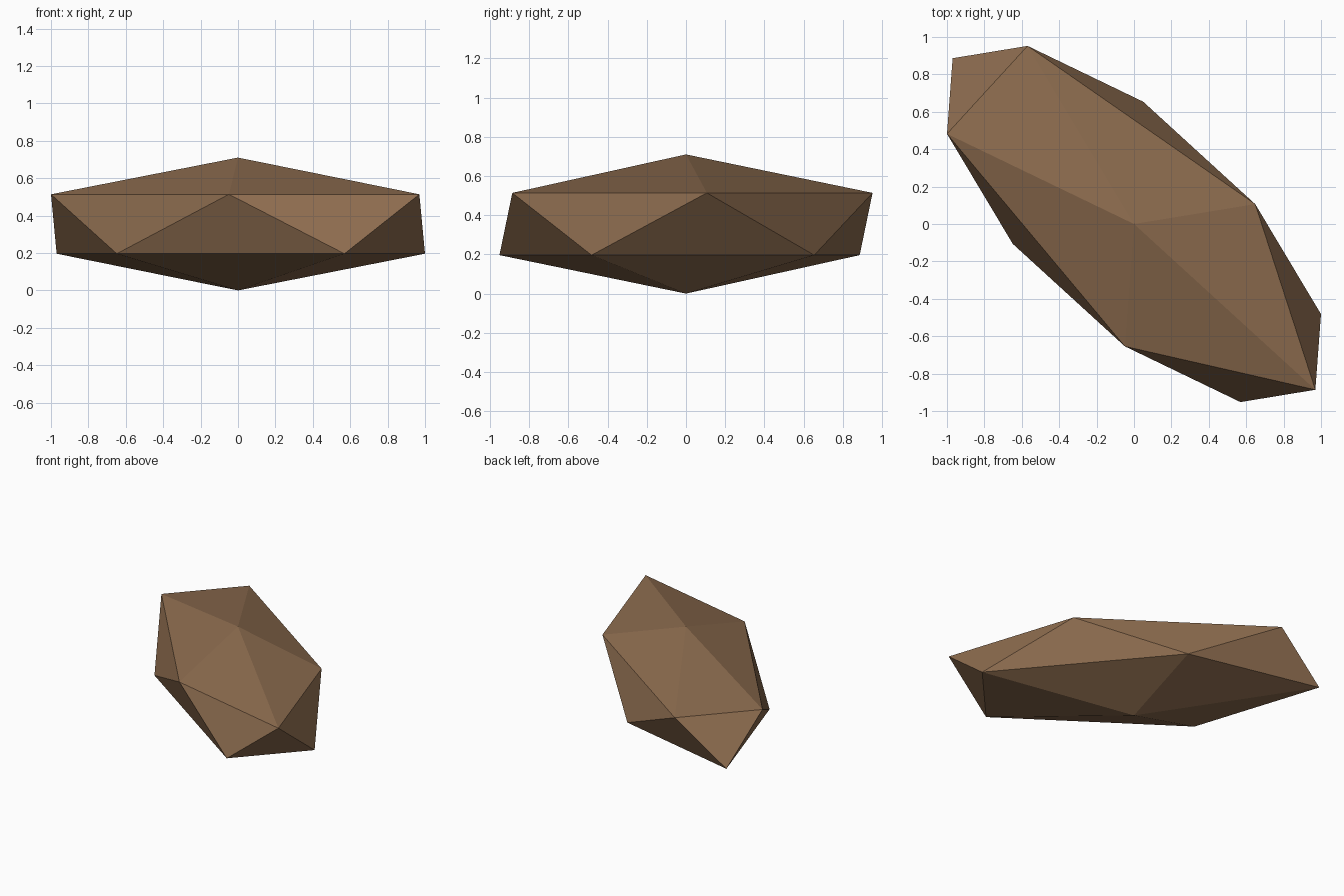
import bpy
from mathutils import Matrix

if "Cube" in bpy.data.objects:
    bpy.data.objects.remove(bpy.data.objects["Cube"])

# Brown stone material
brown = bpy.data.materials.new("stone brown")
brown.diffuse_color = (0.26, 0.147, 0.076, 1)
brown.use_nodes = True
brown.node_tree.nodes["Principled BSDF"].inputs["Base Color"].default_value = brown.diffuse_color

# Rock: a 20-sided ball, flattened and stretched along the x/y diagonal
bpy.ops.mesh.primitive_ico_sphere_add(subdivisions=1, radius=1)
rock = bpy.context.object
rock.name = "rock"
half_height = 0.355
stretch = Matrix(((0.7245, -0.9045, 0, 0),
                  (0.119, 1.0806, 0, 0),
                  (0, 0, half_height, half_height),
                  (0, 0, 0, 1)))
rock.data.transform(stretch)
rock.data.materials.append(brown)
bpy.ops.object.shade_flat()
